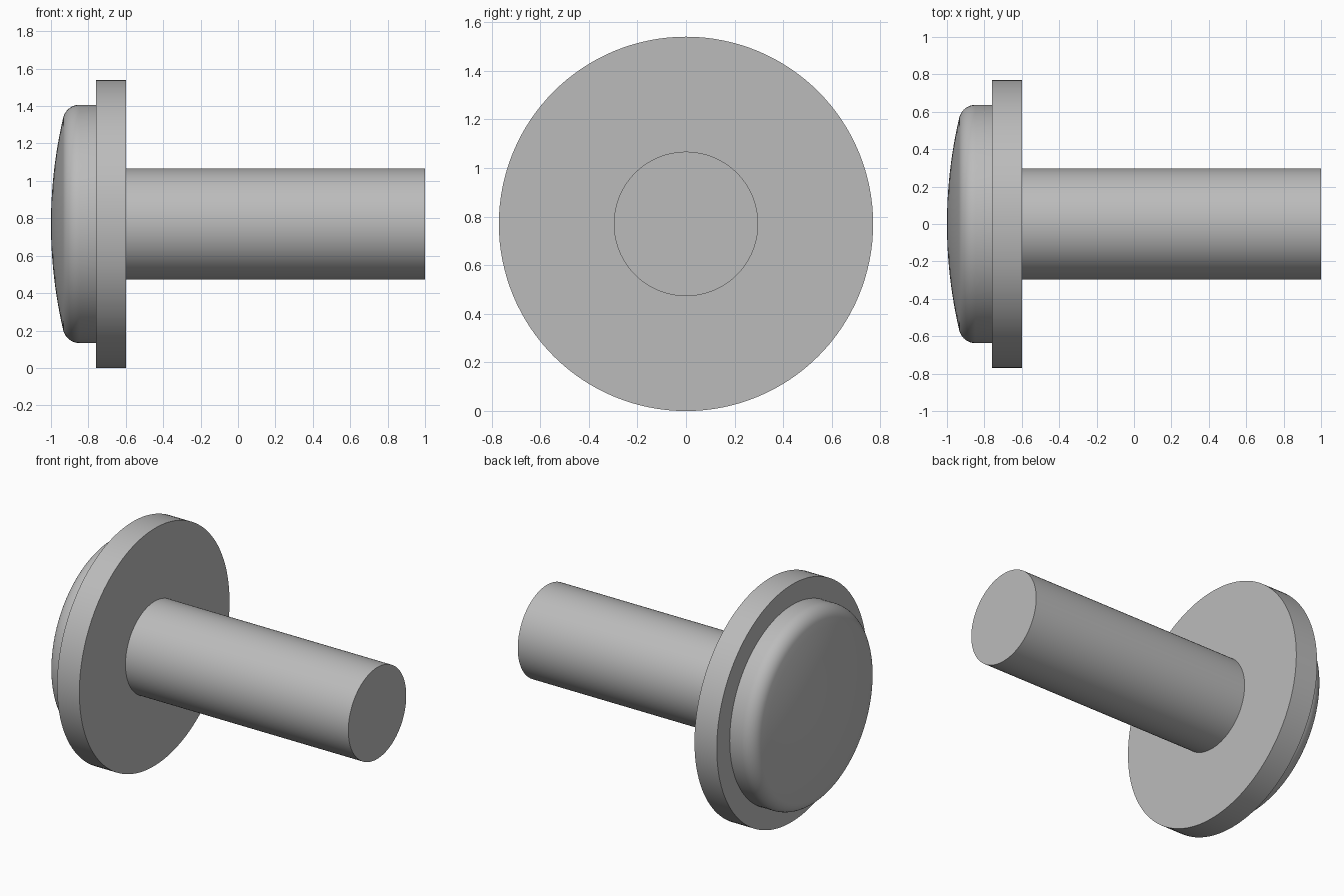
import bpy, bmesh
from math import sin, cos, pi, asin, radians
from mathutils import Vector

cube = bpy.data.objects.get("Cube")
if cube:
    bpy.data.objects.remove(cube, do_unlink=True)

AXIS_Z = 0.77
SIDES = 128

grey = bpy.data.materials.new("plain grey")
grey.use_nodes = True
colour = (0.5, 0.5, 0.5, 1)
grey.diffuse_color = colour
grey.node_tree.nodes["Principled BSDF"].inputs["Base Color"].default_value = colour


def lathe(name, profile):
    """Revolve (x, radius) points about the long axis."""
    bm = bmesh.new()
    verts = [bm.verts.new((x, 0, r)) for x, r in profile]
    edges = [bm.edges.new(pair) for pair in zip(verts, verts[1:])]
    bmesh.ops.spin(bm, geom=verts + edges, cent=(0, 0, 0), axis=(1, 0, 0),
                   angle=2 * pi, steps=SIDES, use_duplicate=False)
    bmesh.ops.remove_doubles(bm, verts=bm.verts[:], dist=1e-5)
    bmesh.ops.recalc_face_normals(bm, faces=bm.faces[:])
    mesh = bpy.data.meshes.new(name)
    bm.to_mesh(mesh)
    bm.free()
    mesh.materials.append(grey)
    obj = bpy.data.objects.new(name, mesh)
    obj.location = Vector((0, 0, AXIS_Z))
    bpy.context.collection.objects.link(obj)
    bpy.ops.object.select_all(action='DESELECT')
    obj.select_set(True)
    bpy.context.view_layer.objects.active = obj
    bpy.ops.object.shade_smooth_by_angle(angle=radians(30))
    return obj


# Shaft and flange
lathe("shaft", [(-0.6, 0), (-0.6, 0.297), (1, 0.297), (1, 0)])
lathe("flange", [(-0.76, 0), (-0.76, AXIS_Z), (-0.6, AXIS_Z), (-0.6, 0)])

# Domed head: shallow crown arc running tangent into a rounded rim
HEAD_R, FILLET, RIM_X = 0.637, 0.09, -0.847
rim_r = HEAD_R - FILLET
gap = RIM_X + 1
crown_r = (gap ** 2 + rim_r ** 2 - FILLET ** 2) / (2 * (gap - FILLET))
tangent = asin(rim_r / (crown_r - FILLET))
crown = [(-1 + crown_r * (1 - cos(a)), crown_r * sin(a))
         for a in (tangent * i / 12 for i in range(12))]
rim = [(RIM_X - FILLET * cos(a), rim_r + FILLET * sin(a))
       for a in (tangent + (pi / 2 - tangent) * i / 12 for i in range(13))]
lathe("domed_head", crown + rim + [(-0.76, HEAD_R), (-0.76, 0)])
